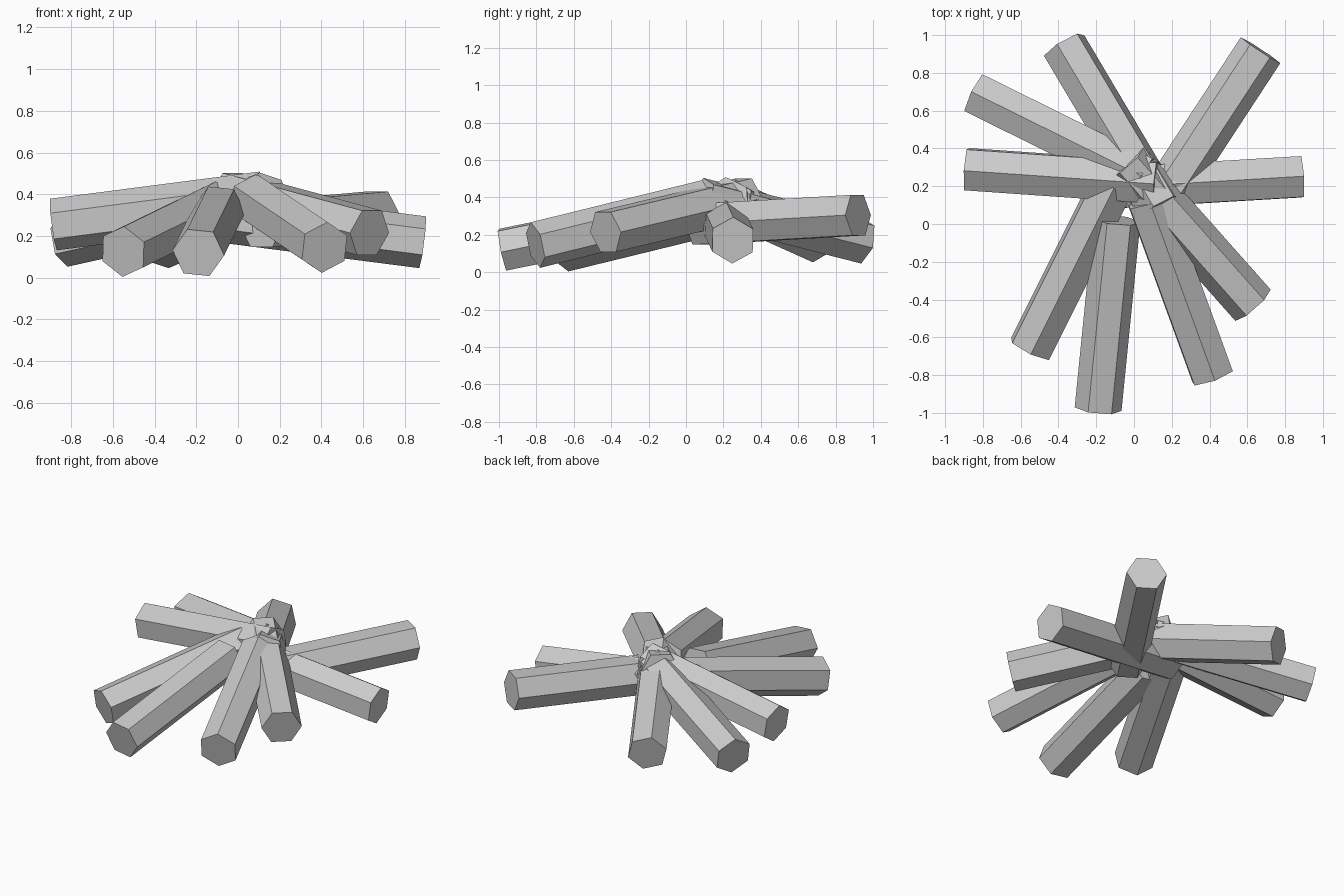
import bpy
import bmesh
import math
from mathutils import Vector, Matrix

cube = bpy.data.objects.get("Cube")
if cube:
    bpy.data.objects.remove(cube, do_unlink=True)

RADIUS = 0.125

grey = bpy.data.materials.new("log_grey")
grey.use_nodes = True
colour = (0.6, 0.6, 0.6, 1)
grey.diffuse_color = colour
grey.node_tree.nodes["Principled BSDF"].inputs["Base Color"].default_value = colour


def make_log(name, outer, inner, roll):
    """Six-sided log between two end centres, rolled clockwise as seen from its outer end."""
    outer, inner = Vector(outer), Vector(inner)
    out = (outer - inner).normalized()
    side = (-out).cross(Vector((0, 0, 1))).normalized()
    up = out.cross(side)
    # Local y is the corner direction of the hexagon, local z the log axis
    a = math.radians(roll)
    corner = up * math.cos(a) + side * math.sin(a)
    across = corner.cross(out)
    frame = Matrix((across, corner, out)).transposed().to_4x4()
    frame.translation = (outer + inner) / 2

    bm = bmesh.new()
    bmesh.ops.create_cone(bm, cap_ends=True, segments=6, radius1=RADIUS,
                          radius2=RADIUS, depth=(outer - inner).length)
    bmesh.ops.transform(bm, matrix=frame, verts=bm.verts)
    bmesh.ops.recalc_face_normals(bm, faces=bm.faces)
    mesh = bpy.data.meshes.new(name)
    bm.to_mesh(mesh)
    bm.free()
    mesh.materials.append(grey)
    obj = bpy.data.objects.new(name, mesh)
    bpy.context.collection.objects.link(obj)


# Logs leaning together in a ring: outer end, inner end, roll in degrees
make_log("front_right_log", (-0.55, -0.66, 0.125), (-0.11, 0.22, 0.34), 8)
make_log("front_log", (-0.19, -0.98, 0.12), (-0.09, 0.02, 0.325), 36)
make_log("front_left_log", (0.415, -0.805, 0.145), (0.075, 0.13, 0.375), 2)
make_log("left_front_log", (0.63, -0.43, 0.215), (-0.04, 0.325, 0.395), 30)
make_log("left_log", (0.885, 0.25, 0.17), (-0.13, 0.19, 0.3), 1)
make_log("back_left_log", (0.67, 0.92, 0.305), (0.11, 0.065, 0.255), 30)
make_log("back_right_log", (-0.37, 0.945, 0.165), (0.14, 0.085, 0.385), 13)
make_log("right_back_log", (-0.84, 0.69, 0.175), (0.06, 0.245, 0.375), 0)
make_log("right_log", (-0.885, 0.29, 0.255), (0.12, 0.22, 0.385), 4)
